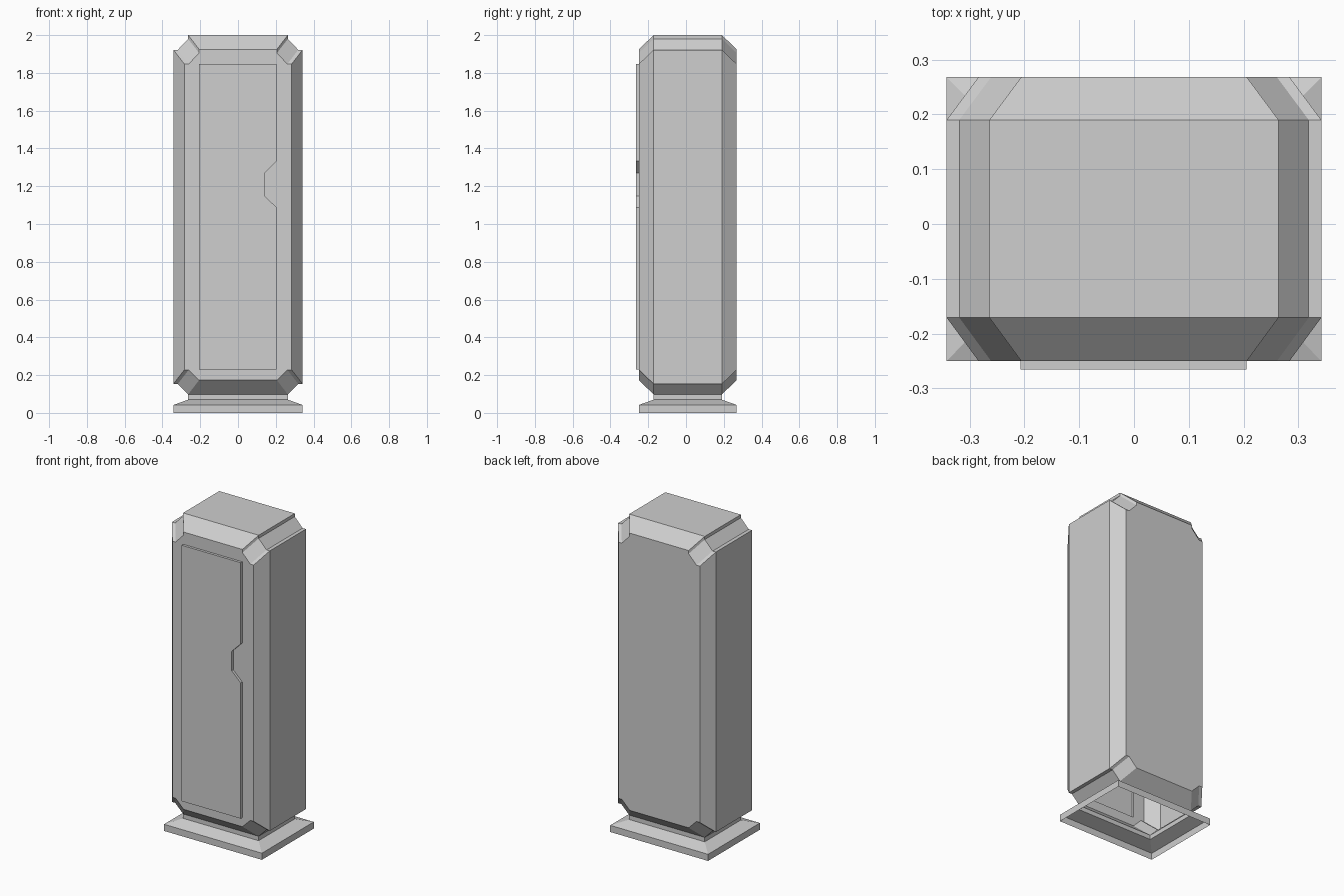
import bpy
import bmesh

cube = bpy.data.objects.get("Cube")
if cube:
    bpy.data.objects.remove(cube, do_unlink=True)

grey = bpy.data.materials.new("light_grey")
grey.use_nodes = True
grey.diffuse_color = (0.62, 0.62, 0.62, 1)
grey.node_tree.nodes["Principled BSDF"].inputs["Base Color"].default_value = grey.diffuse_color


def add_ring(bm, points):
    return [bm.verts.new(p) for p in points]


def bridge(bm, a, b, skip=()):
    n = len(a)
    for i in range(n):
        if i not in skip:
            j = (i + 1) % n
            bm.faces.new((a[i], a[j], b[j], b[i]))


def finish(bm, name):
    bmesh.ops.recalc_face_normals(bm, faces=bm.faces[:])
    mesh = bpy.data.meshes.new(name)
    bm.to_mesh(mesh)
    bm.free()
    mesh.materials.append(grey)
    obj = bpy.data.objects.new(name, mesh)
    bpy.context.collection.objects.link(obj)
    return obj


FRONT, BACK = -0.25, 0.268
INNER_FRONT, INNER_BACK = -0.171, 0.19
TOP_X, SIDE_X = 0.264, 0.342

# Door outline with a grip notch on its left edge
door = [(-0.207, 0.23), (0.205, 0.23), (0.205, 1.087), (0.142, 1.148),
        (0.142, 1.27), (0.205, 1.333), (0.205, 1.847), (-0.207, 1.847)]

# Cabinet section: stepped upper shoulders, chamfered lower ones
half = [(TOP_X, 2.0), (TOP_X, 1.98), (0.319, 1.922), (SIDE_X, 1.922),
        (SIDE_X, 0.153), (0.319, 0.153), (TOP_X, 0.098)]
shrunk = [(x - 0.058, z - 0.075 if z > 1 else z + 0.075) for x, z in half]


def section(points, y):
    mirrored = [(-x, z) for x, z in reversed(points)]
    return [(x, y, z) for x, z in points + mirrored]


# Cabinet shell, open underneath, bevelled towards front and back
bm = bmesh.new()
rings = [add_ring(bm, section(p, y)) for p, y in (
    (shrunk, FRONT), (half, INNER_FRONT), (half, INNER_BACK), (shrunk, BACK))]
bottom = len(half) - 1
for k in range(3):
    bridge(bm, rings[k], rings[k + 1], skip=(bottom,) if k == 1 else ())
bm.faces.new(rings[3])

# Front wall with the door opening
opening = add_ring(bm, [(x, FRONT, z) for x, z in door])
edges = []
for loop in (rings[0], opening):
    for a, b in zip(loop, loop[1:] + loop[:1]):
        edges.append(bm.edges.get((a, b)) or bm.edges.new((a, b)))
bmesh.ops.triangle_fill(bm, use_beauty=True, edges=edges, normal=(0, -1, 0))
finish(bm, "cabinet_body")

# Raised door panel
bm = bmesh.new()
rear = add_ring(bm, [(x, FRONT, z) for x, z in door])
face = add_ring(bm, [(x, -0.266, z) for x, z in door])
bridge(bm, rear, face)
bm.faces.new(face)
finish(bm, "door")


# Flared hollow plinth with a short neck
def rectangle(x, y0, y1, z):
    return [(-x, y0, z), (x, y0, z), (x, y1, z), (-x, y1, z)]


bm = bmesh.new()
neck = (TOP_X, INNER_FRONT, INNER_BACK)
foot = (SIDE_X, FRONT, BACK)
levels = [(neck, 0.098), (neck, 0.07), (foot, 0.042), (foot, 0.0)]
rings = [add_ring(bm, rectangle(*size, z)) for size, z in levels]
for a, b in zip(rings, rings[1:]):
    bridge(bm, a, b)
finish(bm, "plinth")
